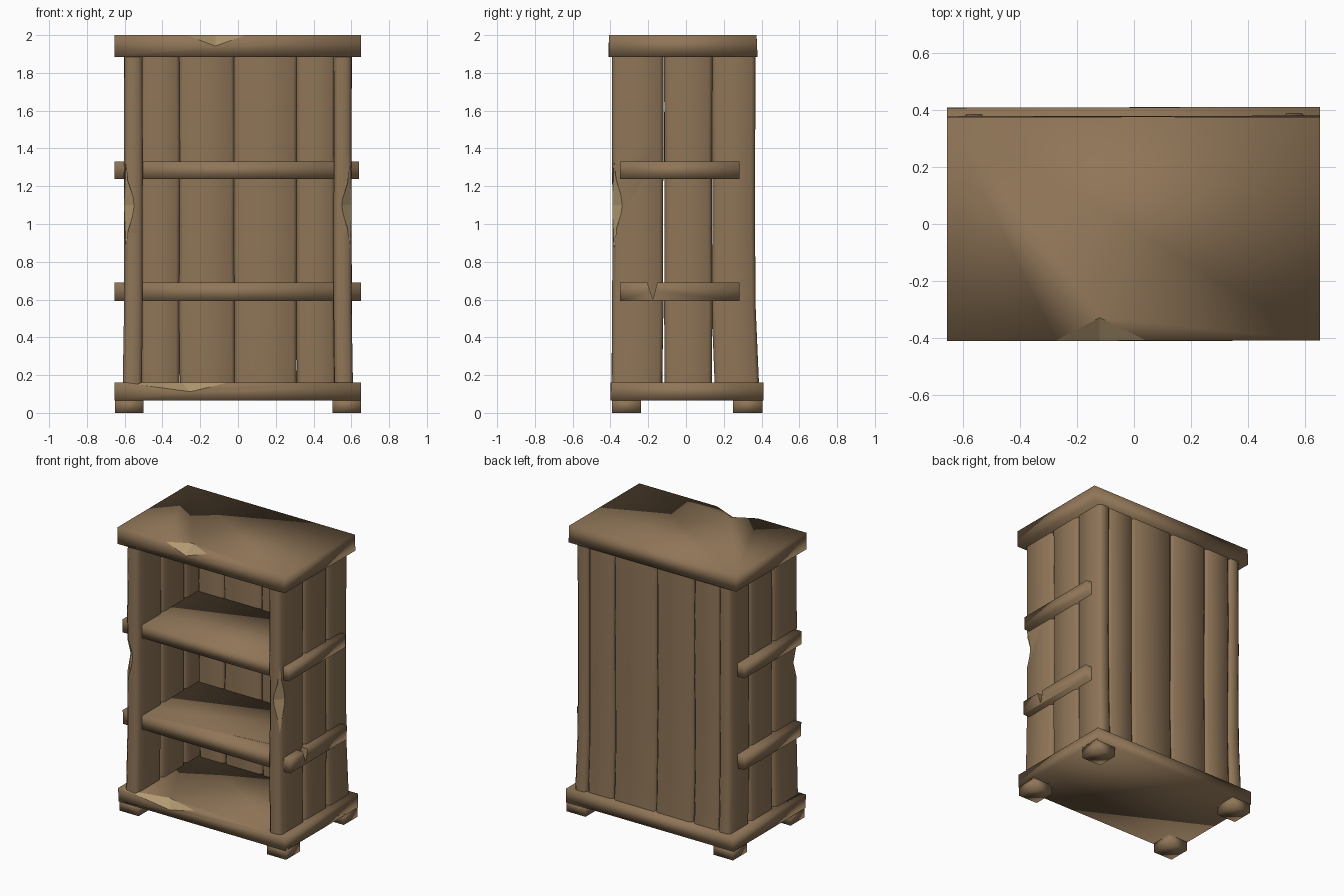
import bpy, bmesh, math, random
from mathutils import Vector

if "Cube" in bpy.data.objects:
    bpy.data.objects.remove(bpy.data.objects["Cube"])

random.seed(4)


def material(name, rgb):
    m = bpy.data.materials.new(name)
    m.diffuse_color = (*rgb, 1)
    m.use_nodes = True
    m.node_tree.nodes["Principled BSDF"].inputs["Base Color"].default_value = m.diffuse_color
    return m


WOOD = material("brown wood", (0.275, 0.178, 0.096))
CHIP = material("pale chipped wood", (0.44, 0.315, 0.165))


def finish(bm, name, mat=WOOD, angle=None):
    bmesh.ops.recalc_face_normals(bm, faces=bm.faces)
    me = bpy.data.meshes.new(name)
    bm.to_mesh(me)
    bm.free()
    me.materials.append(mat)
    ob = bpy.data.objects.new(name, me)
    bpy.context.collection.objects.link(ob)
    me.polygons.foreach_set("use_smooth", [True] * len(me.polygons))
    if angle:
        bpy.ops.object.select_all(action='DESELECT')
        ob.select_set(True)
        bpy.context.view_layer.objects.active = ob
        bpy.ops.object.shade_smooth_by_angle(angle=math.radians(angle))
    return ob


def box(name, x, y, z, wobble=0.0):
    # soft-shaded slab with slightly uneven corners
    bm = bmesh.new()
    bmesh.ops.create_cube(bm, size=1)
    for v in bm.verts:
        for i, (a, b) in enumerate((x, y, z)):
            v.co[i] = a if v.co[i] < 0 else b
        inward = 1 if v.co.z == z[0] else 0
        v.co.z += inward * random.uniform(0, wobble)
        v.co.y += random.uniform(0, wobble) * (1 if v.co.y < 0 else -1) * 0.5
    return finish(bm, name)


def plank(name, x, y, flare=(0, 0), c=0.02):
    # upright board with chamfered corners and a hand-hewn wobble
    (x0, x1), (y0, y1) = x, y
    ring = [(x0 + c, y0), (x1 - c, y0), (x1, y0 + c), (x1, y1 - c),
            (x1 - c, y1), (x0 + c, y1), (x0, y1 - c), (x0, y0 + c)]
    cx, cy = (x0 + x1) / 2, (y0 + y1) / 2
    bm = bmesh.new()
    rows = []
    for k, z in enumerate((0.12, 0.55, 0.95, 1.4, 1.92)):
        sx, sy = random.uniform(-0.005, 0.002), random.uniform(-0.005, 0.002)
        fx, fy = flare if k == 0 else (0, 0)
        row = []
        for px, py in ring:
            row.append(bm.verts.new((px + math.copysign(sx, px - cx) + fx,
                                     py + math.copysign(sy, py - cy) + fy, z)))
        rows.append(row)
    for a, b in zip(rows, rows[1:]):
        for i in range(8):
            j = (i + 1) % 8
            bm.faces.new((a[i], a[j], b[j], b[i]))
    bm.faces.new(rows[0])
    bm.faces.new(rows[-1])
    return finish(bm, name, angle=60)


def carve(ob, points, mat):
    # cut the convex hull of the points out of the part
    bm = bmesh.new()
    for p in points:
        bm.verts.new(p)
    bmesh.ops.convex_hull(bm, input=bm.verts)
    cutter = finish(bm, "cutter", mat)
    cutter.hide_render = True
    cutter.data.polygons.foreach_set("use_smooth", [False] * len(cutter.data.polygons))
    mod = ob.modifiers.new("carve", 'BOOLEAN')
    mod.operation = 'DIFFERENCE'
    mod.solver = 'EXACT'
    mod.material_mode = 'TRANSFER'
    mod.object = cutter
    bpy.context.view_layer.objects.active = ob
    # move the carve step first so that shading stays last
    bpy.ops.object.modifier_move_to_index(modifier=mod.name, index=0)
    bpy.ops.object.modifier_apply(modifier=mod.name)
    bpy.data.objects.remove(cutter)


# top and base slabs, each with a chip knocked off the front edge
top = box("top_slab", (-0.655, 0.65), (-0.41, 0.38), (1.885, 2.0), 0.015)
carve(top, [(-0.28, -0.41, 2.001), (0.05, -0.41, 2.001), (-0.12, -0.412, 1.94),
            (-0.12, -0.325, 2.002), (-0.12, -0.46, 2.05)], CHIP)
base = box("base_slab", (-0.655, 0.65), (-0.40, 0.41), (0.065, 0.16), 0.008)
carve(base, [(-0.62, -0.40, 0.161), (-0.05, -0.40, 0.161), (-0.25, -0.402, 0.11),
             (-0.3, -0.33, 0.162), (-0.3, -0.45, 0.21)], CHIP)

# four block feet
for sx, side in ((-1, "left"), (1, "right")):
    for y, end in (((-0.393, -0.237), "front"), ((0.25, 0.405), "back")):
        box(f"foot_{end}_{side}", sorted((sx * 0.5, sx * 0.65)), y, (0, 0.08))

# two shelves that run through the side walls
box("upper_shelf", (-0.655, 0.64), (-0.35, 0.285), (1.238, 1.33), 0.006)
lower = box("lower_shelf", (-0.655, 0.65), (-0.35, 0.285), (0.592, 0.69), 0.006)
# split in the right end of the lower shelf
carve(lower, [(x, y, z) for x in (0.595, 0.7)
              for y, z in ((-0.208, 0.70), (-0.15, 0.70), (-0.175, 0.60))], WOOD)

# three planks per side wall, front plank chipped on its outer corner
for s, side in ((-1, "left"), (1, "right")):
    xs = sorted((s * 0.508, s * 0.6))
    front = plank(f"{side}_plank_front", xs, (-0.387, -0.124), (s * 0.006, -0.005))
    carve(front, [(s * 0.592, -0.379, 0.87), (s * 0.592, -0.379, 1.33),
                  (s * 0.547, -0.392, 1.1), (s * 0.604, -0.335, 1.1),
                  (s * 0.65, -0.44, 1.1)], CHIP)
    plank(f"{side}_plank_middle", xs, (-0.112, 0.136), (s * 0.003, 0))
    plank(f"{side}_plank_back", xs, (0.14, 0.365), (s * 0.006, 0.018))

# four back planks
seams = (-0.512, -0.31, -0.02, 0.31, 0.512)
for i, (a, b) in enumerate(zip(seams, seams[1:])):
    plank(f"back_plank_{i + 1}", (a, b), (0.28, 0.36), (0.004 * (i % 2), 0.01))
